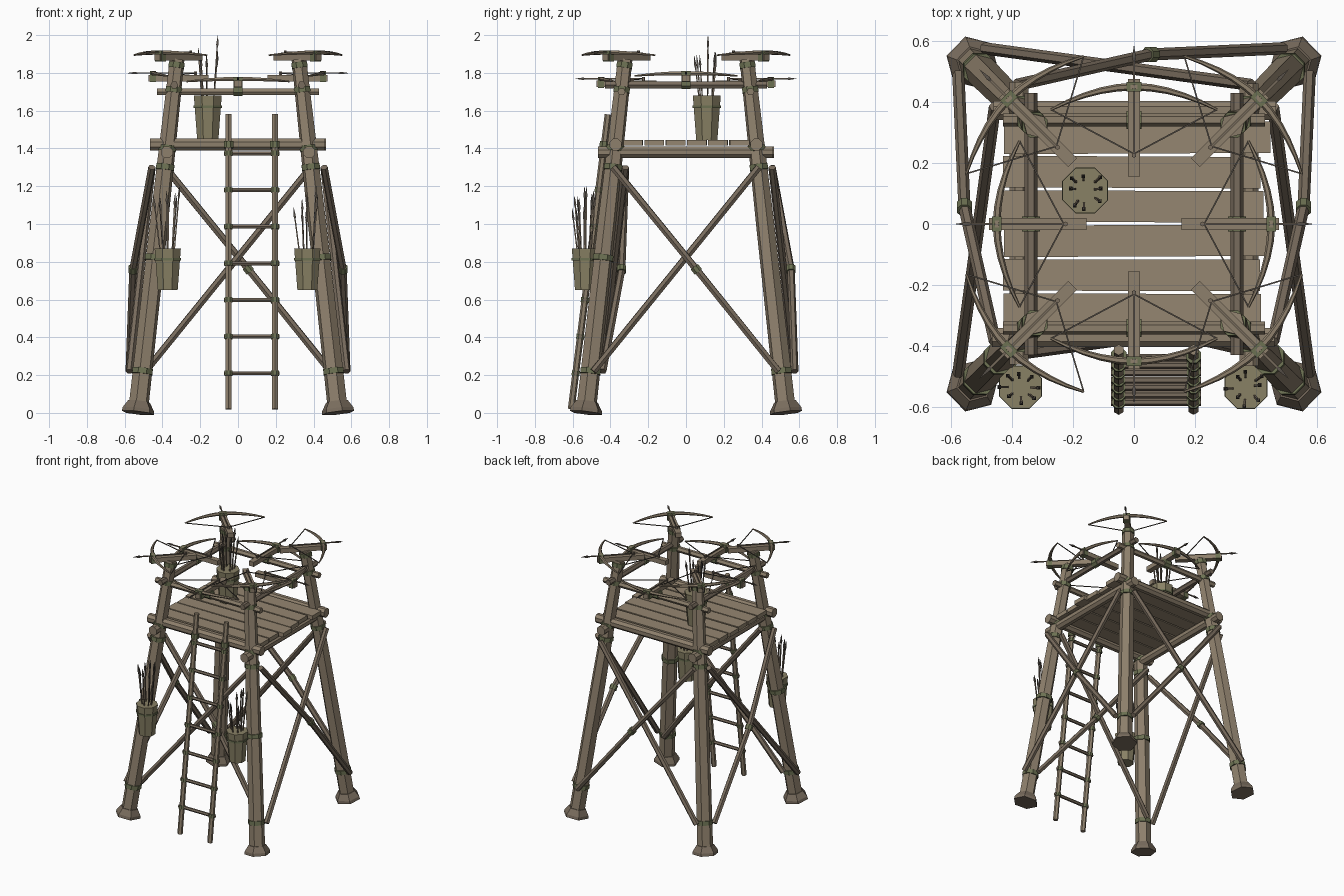
import bpy, math, random
from mathutils import Vector as V

if "Cube" in bpy.data.objects:
    bpy.data.objects.remove(bpy.data.objects["Cube"])
random.seed(4)


def mat(name, c):
    m = bpy.data.materials.new(name)
    m.diffuse_color = (*c, 1)
    m.use_nodes = True
    m.node_tree.nodes["Principled BSDF"].inputs["Base Color"].default_value = m.diffuse_color
    return m


WOOD = mat("wood", (0.27, 0.215, 0.15))
DARK = mat("dark_wood", (0.19, 0.15, 0.11))
PLANK = mat("plank_wood", (0.30, 0.24, 0.165))
ROPE = mat("rope", (0.15, 0.165, 0.085))
QUIV = mat("quiver_wood", (0.25, 0.22, 0.13))
STEEL = mat("dark_tip", (0.10, 0.085, 0.07))


def mesh(name, verts, faces, m):
    me = bpy.data.meshes.new(name)
    me.from_pydata([tuple(v) for v in verts], [], faces)
    me.materials.append(m)
    o = bpy.data.objects.new(name, me)
    bpy.context.collection.objects.link(o)
    return o


# swept faceted pole through points, one radius per point
def pole(name, pts, rad, m=WOOD, n=6, twist=0.0):
    pts = [V(p) for p in pts]
    if not isinstance(rad, (list, tuple)):
        rad = [rad] * len(pts)
    d0 = (pts[-1] - pts[0]).normalized()
    ref = V((0, 0, 1)) if abs(d0.z) < 0.8 else V((1, 0, 0))
    vs, fs = [], []
    for i, p in enumerate(pts):
        d = (pts[min(i + 1, len(pts) - 1)] - pts[max(i - 1, 0)]).normalized()
        if d.length == 0:
            d = d0
        a = (ref - d * ref.dot(d)).normalized()
        b = d.cross(a)
        for k in range(n):
            t = 2 * math.pi * (k + 0.5) / n + twist
            vs.append(p + (a * math.cos(t) + b * math.sin(t)) * rad[i])
    for i in range(len(pts) - 1):
        for k in range(n):
            j = (k + 1) % n
            fs.append((i * n + k, i * n + j, (i + 1) * n + j, (i + 1) * n + k))
    fs += [tuple(reversed(range(n))), tuple(range(len(vs) - n, len(vs)))]
    return mesh(name, vs, fs, m)


def box(name, c, size, m, ang=0.0):
    vs = []
    for x in (-.5, .5):
        for y in (-.5, .5):
            for z in (-.5, .5):
                X, Y = x * size[0], y * size[1]
                vs.append((c[0] + X * math.cos(ang) - Y * math.sin(ang),
                           c[1] + X * math.sin(ang) + Y * math.cos(ang), c[2] + z * size[2]))
    return mesh(name, vs, [(0, 1, 3, 2), (4, 6, 7, 5), (0, 4, 5, 1),
                           (2, 3, 7, 6), (0, 2, 6, 4), (1, 5, 7, 3)], m)


def leg_xy(z):
    return 0.53 - 0.111 * z


# rope wrap around a pole at c along direction d
def lash(name, c, d, r, w=0.03):
    d = V(d).normalized() * w / 2
    pole(name, [V(c) - d, V(c) + d], r, ROPE, 8)


# legs with flared feet and lashings
for sx in (-1, 1):
    for sy in (-1, 1):
        def L(z):
            return V((sx * leg_xy(z), sy * leg_xy(z), z))
        tw = math.atan2(sy, sx)
        pole("leg", [L(0.03), L(1.0), L(1.87)], [0.054, 0.05, 0.04], WOOD, 6, tw)
        pole("foot", [L(0), L(0.02), L(0.06)], [0.088, 0.086, 0.06], DARK, 6, tw)
        for z, r in ((0.22, .058), (1.3, .052), (1.40, .05), (1.71, .046), (1.84, .045)):
            lash("leg_lashing", L(z), L(2) - L(0), r, 0.03)

# per-side frame: beams, handrails and cross braces
for i in range(4):
    a = i * math.pi / 2
    ca, sa = math.cos(a), math.sin(a)

    def S(u, out, z):   # u along the side, out away from the centre
        return V((u * ca + out * sa, u * sa - out * ca, z))
    side = i % 2
    zb, zr = (1.38, 1.735) if side else (1.42, 1.70)
    pole("platform_beam", [S(-.465, leg_xy(zb), zb), S(.46, leg_xy(zb), zb)],
         0.034, WOOD, 8)
    pole("handrail", [S(-.43, leg_xy(zr), zr), S(.43, leg_xy(zr), zr)], 0.021, DARK if side else WOOD, 6)
    off = -0.065 if i == 0 else 0.07
    lo, hi = leg_xy(.22) + off, leg_xy(1.3) + off
    m = 1 if i < 2 else -1
    pole("straight_brace", [S(-.49 * m, lo, .22), S(.385 * m, hi, 1.3)], 0.02, DARK, 6)
    mid = S(.055 * m, (lo + hi) / 2 + (0.04 if off > 0 else -0.04), .76)
    pole("bent_brace", [S(.49 * m, lo, .22), mid, S(-.385 * m, hi, 1.3)], 0.02, DARK, 6)
    lash("brace_lashing", mid, S(-.8 * m, 0, 1), 0.026, 0.035)

# floor planks
for i in range(6):
    box("floor_plank", (random.uniform(-.012, .012), -0.28 + 0.1125 * i, 1.431),
        (0.86 + random.uniform(-.02, .02), 0.103, 0.03), PLANK, random.uniform(-.008, .008))

# ladder
def lad(x, z):
    return V((x, -0.61 + 0.125 * z, z))


for x in (-.05, .195):
    pole("ladder_rail", [lad(x, .02), lad(x, 1.58)], 0.018, WOOD, 6)
for k in range(7):
    z = 0.21 + 0.194 * k
    pole("ladder_rung", [lad(-.075, z), lad(.22, z)], 0.012, DARK, 6)
    for x in (-.05, .195):
        lash("rung_lashing", lad(x, z), (0, .125, 1), 0.023, 0.026)
for x in (-.05, .195):
    lash("ladder_lashing", lad(x, 1.42), (0, .125, 1), 0.027, 0.035)


# octagonal quiver filled with arrows
def quiver(x, y, z, h, r, top):
    c = V((x, y, z))
    up = V((0, 0, 1))
    pole("quiver", [c, c + up * h, c + up * h, c + up * .03],
         [r * .76, r, r * .86, r * .64], QUIV, 8)
    for f, w in ((.97, .015), (.74, .013)):
        lash("quiver_band", c + up * h * f, up, r * 1.06 if f > .9 else r * 1.02, w) if f < .9 else \
            pole("quiver_rim", [c + up * (h - .012), c + up * (h + .006), c + up * (h + .006), c + up * (h - .012)],
                 [r * 1.07, r * 1.07, r * .84, r * .84], ROPE, 8)
    for k in range(8):
        t = k * math.tau / 8 + random.uniform(-.2, .2)
        d = V((math.cos(t), math.sin(t), 0))
        e = top if k == 0 else top - random.uniform(.02, .12)
        s = random.uniform(.6, 1.0)
        p0, p1 = c + d * .02 + up * .035, c + d * r * s
        p1.z = e
        q = p1 + (p0 - p1).normalized() * .07
        pole("arrow_shaft", [p0, q], 0.0048, DARK, 4)
        pole("arrow_head", [q, q + (p1 - q) * .3, p1], [.004, .0085, .0008], STEEL, 4)


quiver(-.16, .11, 1.446, .235, .08, 2.0)
for x in (-.372, .367):
    quiver(x, -.535, .65, .22, .075, 1.20)
    s = 1 if x > 0 else -1
    lash("quiver_leg_lashing", (s * leg_xy(.82), -leg_xy(.82), .82), (-s * .111, .111, 1), 0.058, .03)
    pole("quiver_strap", [(x, -.5, .82), (s * .44, -.44, .82)], 0.014, ROPE, 6)


# crossbow aimed outward: bow sits at distance b along the given angle
def crossbow(deg, b, z):
    a = math.radians(deg)

    def P(d, l, h):
        d += b
        return V((d * math.cos(a) - l * math.sin(a), d * math.sin(a) + l * math.cos(a), z + h))
    box("crossbow_stock", P(-.135, 0, 0), (.32, .04, .034), WOOD, a)
    bow = []
    for k in range(-5, 6):
        t = k / 5
        bow.append(P(-.075 * abs(t) ** 1.9, .272 * t, .026 - .014 * t * t))
    pole("crossbow_bow", bow, [.0045 + .0085 * (1 - abs(k / 5) ** 1.5) for k in range(-5, 6)], WOOD, 6)
    for s in (0, -1):
        pole("bowstring", [bow[s], P(-.22, 0, .026)], 0.0035, STEEL, 4)
    pole("string_catch", [P(-.225, 0, .01), P(-.225, 0, .036)], .008, DARK, 6)
    pole("bolt", [P(-.22, 0, .027), P(.09, 0, .027)], 0.005, DARK, 4)
    pole("bolt_head", [P(.08, 0, .027), P(.095, 0, .027), P(.135, 0, .027)], [.004, .009, .0008], STEEL, 4)
    box("bow_lashing", P(0, 0, .008), (.032, .05, .058), ROPE, a)


for k in range(4):
    crossbow(45 + 90 * k, .58, 1.882)
    crossbow(90 * k, .45, 1.772 if k % 2 == 0 else 1.742)
    t = math.radians(90 * k)
    zr = 1.735 if k % 2 == 0 else 1.70
    r = leg_xy(zr)
    lash("rail_lashing", (r * math.cos(t), r * math.sin(t), zr + .008), (-math.sin(t), math.cos(t), 0), .032, .05)
